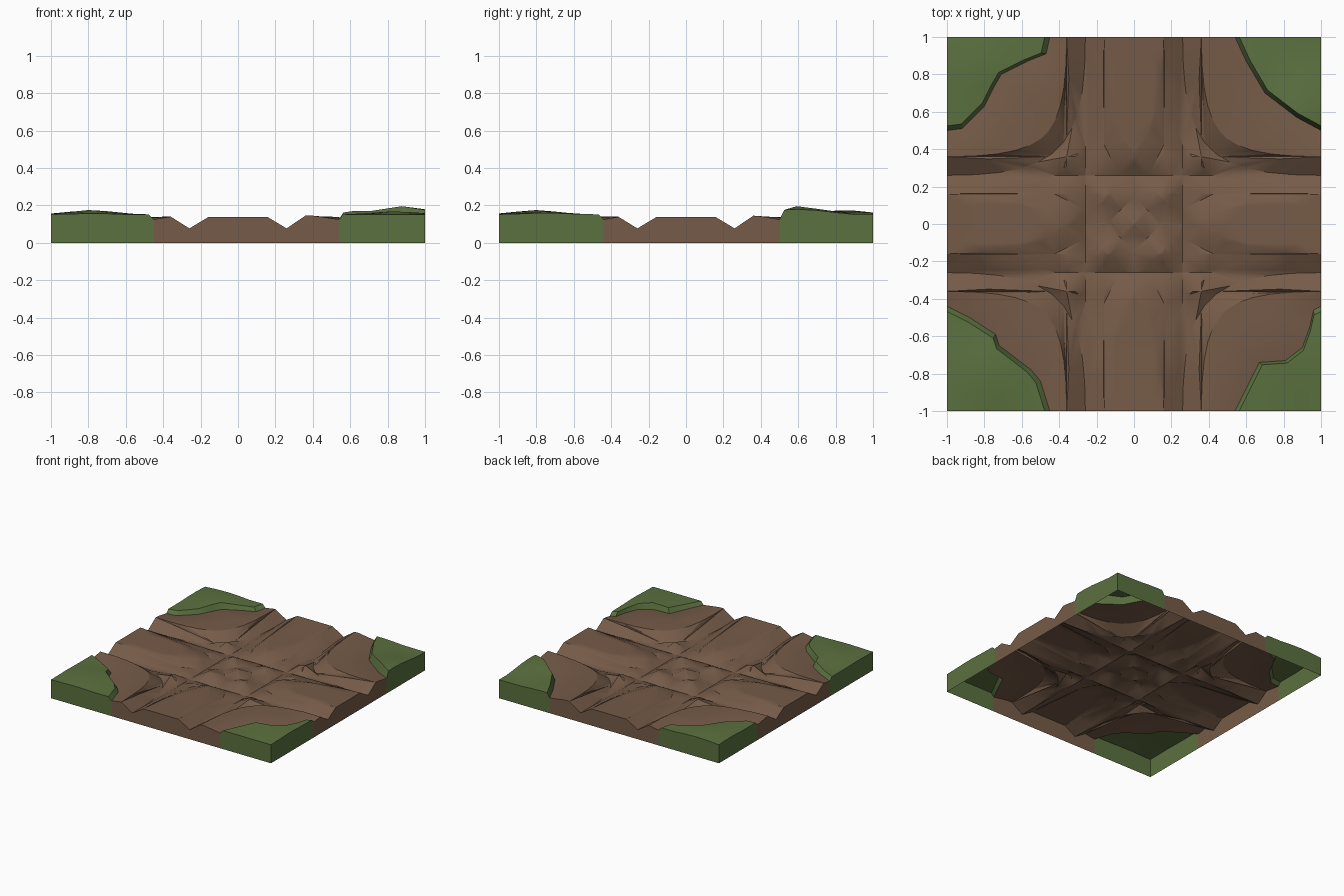
import bpy, bmesh, math
from mathutils import Vector
from mathutils.geometry import delaunay_2d_cdt, intersect_point_line, interpolate_bezier

if "Cube" in bpy.data.objects:
    bpy.data.objects.remove(bpy.data.objects["Cube"])

# Inner outlines of the four grass corners
CORNERS = {
    (-1, 1): [(-.45, 1), (-.47, .91), (-.57, .87), (-.71, .80), (-.75, .73), (-.80, .63), (-.92, .51), (-1, .5)],
    (1, 1): [(.54, 1), (.60, .87), (.70, .70), (.87, .57), (1, .5)],
    (-1, -1): [(-1, -.44), (-.88, -.50), (-.74, -.59), (-.72, -.65), (-.55, -.78), (-.50, -.84), (-.45, -1)],
    (1, -1): [(1, -.44), (.96, -.46), (.94, -.55), (.90, -.66), (.81, -.73), (.67, -.74), (.54, -1)],
}
# Grass bumps: x, y, extra height, radius
BUMPS = [(.88, .60, .045, .30), (.60, .88, .02, .25), (-.78, -.80, .025, .25),
         (-.80, .85, .025, .25), (.85, -.75, .018, .25)]


def bezier(a, h1, h2, b, n=12):
    return [Vector(p[:2]) for p in interpolate_bezier(a, h1, h2, b, n)]


# Wheel tracks: straight ruts, plus a tight and a wide turn for each corner
ruts = []
for s in (-.26, .26):
    ruts.append(([Vector((s, -1)), Vector((s, 0)), Vector((s, 1))], .055))
    ruts.append(([Vector((-1, s)), Vector((0, s)), Vector((1, s))], .055))
for sx in (-1, 1):
    for sy in (-1, 1):
        tight = bezier((.26, 1), (.26, .40), (.40, .26), (1, .26))
        wide = bezier((-.26, 1), (-.26, .2), (.2, -.26), (1, -.26))
        for path, depth in ((tight, .06), (wide, .035)):
            ruts.append(([Vector((p.x * sx, p.y * sy)) for p in path], depth))


def seg_dist(p, a, b):
    q, t = intersect_point_line(p, a, b)
    q = a if t < 0 else b if t > 1 else Vector(q[:2])
    return (p - q).length


def rut_dist(p, path):
    return min(seg_dist(p, a, b) for a, b in zip(path, path[1:]))


def grass_dist(p):
    return min(rut_dist(p, [Vector(q) for q in o]) for o in CORNERS.values())


def dirt_height(p):
    cut = max(d * max(0, 1 - rut_dist(p, path) / .10) for path, d in ruts)
    r = max(abs(p.x), abs(p.y))
    crown = .122 + .015 * r * r
    if min(abs(p.x), abs(p.y)) > .3:
        crown += .02 * min(1, grass_dist(p) / .12) - .012
    return crown - cut


def grass_height(p):
    z = .152
    for x, y, h, r in BUMPS:
        z += h * max(0, 1 - (p - Vector((x, y))).length / r)
    return z


def offset(path, d):
    out = []
    for i, p in enumerate(path):
        t = path[min(i + 1, len(path) - 1)] - path[max(i - 1, 0)]
        if i in (0, len(path) - 1):
            t = Vector((1, 0)) if abs(p.x) > .99 else Vector((0, 1))
            t *= math.copysign(1, t.dot(path[min(i + 1, len(path) - 1)] - path[max(i - 1, 0)]))
        n = Vector((-t.y, t.x)).normalized()
        out.append(p + n * d)
    return out


# Triangulate the square along rut bottoms, rut shoulders and grass outlines
pts, edges = [], []


def add_line(line):
    k = len(pts)
    pts.extend(Vector(p[:2]) for p in line)
    edges.extend((k + i, k + i + 1) for i in range(len(line) - 1))


add_line([(-1, -1), (1, -1), (1, 1), (-1, 1), (-1, -1)])
for path, depth in ruts:
    add_line(path)
    for d in (-.1, .1):
        add_line(offset(path, d))
for c, line in CORNERS.items():
    add_line(line)
    add_line([Vector(p).lerp(Vector(c), .05) for p in line])
for i in range(21):
    for j in range(21):
        p = Vector((-1 + i * .1, -1 + j * .1))
        if all(abs(rut_dist(p, r) - .05) > .02 for r, d in ruts) and grass_dist(p) > .05:
            pts.append(p)
V, E, F = delaunay_2d_cdt(pts, edges, [], 0, 1e-3)[:3]
V = [Vector((max(-1, min(1, v[0])), max(-1, min(1, v[1])))) for v in V]


def inside(p, poly):
    hit = False
    for (x1, y1), (x2, y2) in zip(poly, poly[1:] + poly[:1]):
        if (y1 > p.y) != (y2 > p.y) and p.x < (x2 - x1) * (p.y - y1) / (y2 - y1) + x1:
            hit = not hit
    return hit


def build(name, faces, height, color):
    bm = bmesh.new()
    made = {}
    for f in faces:
        for i in f:
            if i not in made:
                made[i] = bm.verts.new((V[i].x, V[i].y, height(V[i])))
        a, b, c = (V[i] for i in f)
        area = (b - a).cross(c - a)
        if abs(area) > 1e-7:
            bm.faces.new([made[i] for i in (f if area > 0 else f[::-1])])
    # Side walls down to the ground, open underneath
    rim = [e for e in bm.edges if e.is_boundary and any(
        all(abs(v.co[k] - s) < 1e-3 for v in e.verts) for k in (0, 1) for s in (-1, 1))]
    new = bmesh.ops.extrude_edge_only(bm, edges=rim)["geom"]
    for v in new:
        if isinstance(v, bmesh.types.BMVert):
            v.co.z = 0
    bmesh.ops.recalc_face_normals(bm, faces=bm.faces)
    if sum(f.normal.z for f in bm.faces) < 0:
        bmesh.ops.reverse_faces(bm, faces=bm.faces)
    me = bpy.data.meshes.new(name)
    bm.to_mesh(me)
    bm.free()
    mat = bpy.data.materials.new(name)
    mat.diffuse_color = color
    mat.use_nodes = True
    mat.node_tree.nodes["Principled BSDF"].inputs["Base Color"].default_value = mat.diffuse_color
    me.materials.append(mat)
    ob = bpy.data.objects.new(name, me)
    bpy.context.collection.objects.link(ob)
    bpy.ops.object.select_all(action='DESELECT')
    ob.select_set(True)
    bpy.context.view_layer.objects.active = ob
    bpy.ops.object.shade_smooth_by_angle(angle=math.radians(30))


def centre(f):
    return sum((V[i] for i in f), Vector((0, 0))) / len(f)


# Grass corners, each with a short lip standing on the dirt
rest = [list(f) for f in F]
for n, (c, line) in enumerate(CORNERS.items()):
    poly = list(line) + [c]
    vline = [Vector(p) for p in line]
    part = [f for f in rest if inside(centre(f), poly)]
    rest = [f for f in rest if not inside(centre(f), poly)]
    build("grass_corner_%d" % (n + 1), part,
          lambda p: dirt_height(p) if rut_dist(p, vline) < .002 else grass_height(p),
          (.105, .165, .05, 1))

# Rutted dirt crossroads
build("dirt_crossroads", rest, dirt_height, (.18, .105, .065, 1))
